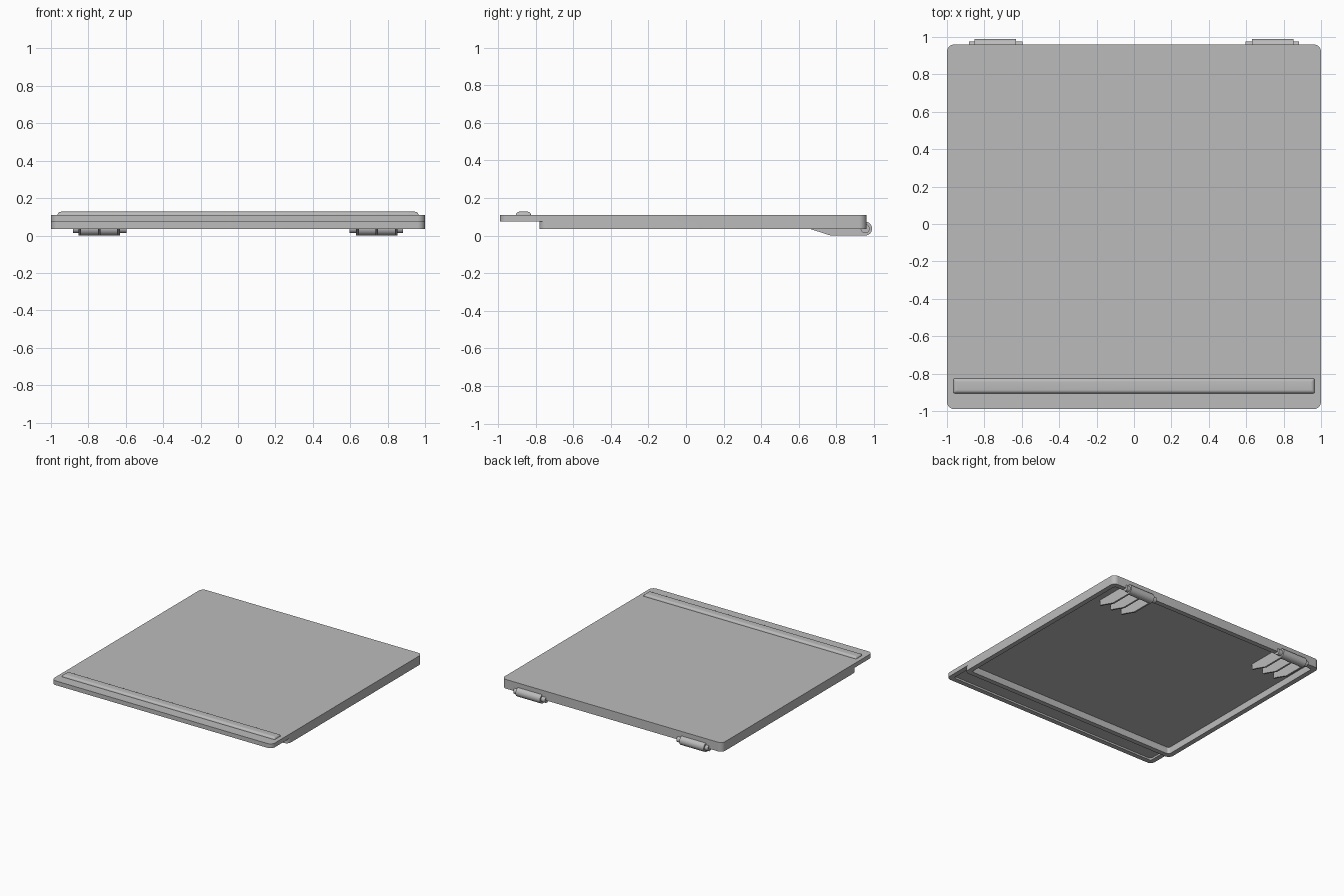
import bpy, bmesh, math

cube = bpy.data.objects.get("Cube")
if cube:
    bpy.data.objects.remove(cube, do_unlink=True)

grey = bpy.data.materials.new("plain_grey")
grey.use_nodes = True
tone = (0.5, 0.5, 0.5, 1)
grey.diffuse_color = tone
grey.node_tree.nodes["Principled BSDF"].inputs["Base Color"].default_value = tone


def finish(name, bm):
    bmesh.ops.recalc_face_normals(bm, faces=bm.faces)
    mesh = bpy.data.meshes.new(name)
    bm.to_mesh(mesh)
    bm.free()
    mesh.materials.append(grey)
    obj = bpy.data.objects.new(name, mesh)
    bpy.context.collection.objects.link(obj)
    return obj


def smooth(obj):
    bpy.ops.object.select_all(action="DESELECT")
    obj.select_set(True)
    bpy.context.view_layer.objects.active = obj
    bpy.ops.object.shade_smooth_by_angle(angle=math.radians(30))


def rounded_rect(half_x, y0, y1, r, steps=8):
    """Counter-clockwise outline, symmetric about x = 0."""
    corners = [(half_x - r, y1 - r), (r - half_x, y1 - r),
               (r - half_x, y0 + r), (half_x - r, y0 + r)]
    points = []
    for i, (cx, cy) in enumerate(corners):
        for k in range(steps + 1):
            a = math.pi / 2 * (i + k / steps)
            points.append((cx + r * math.cos(a), cy + r * math.sin(a)))
    return points


def loft(name, loops, closed=False):
    """Skin (outline, z) loops; capped, or closed round into a ring."""
    bm = bmesh.new()
    rows = [[bm.verts.new((x, y, z)) for x, y in pts] for pts, z in loops]
    pairs = list(zip(rows, rows[1:]))
    if closed:
        pairs.append((rows[-1], rows[0]))
    else:
        bm.faces.new(rows[0])
        bm.faces.new(rows[-1])
    for a, b in pairs:
        n = len(a)
        for i in range(n):
            j = (i + 1) % n
            bm.faces.new((a[i], a[j], b[j], b[i]))
    return finish(name, bm)


def cylinder(name, radius, x0, x1, y, z):
    bm = bmesh.new()
    circle = [2 * math.pi * k / 32 for k in range(32)]
    ends = [[bm.verts.new((x, y + radius * math.cos(a), z + radius * math.sin(a)))
             for a in circle] for x in (x0, x1)]
    for end in ends:
        bm.faces.new(end)
    for i in range(32):
        j = (i + 1) % 32
        bm.faces.new((ends[0][i], ends[0][j], ends[1][j], ends[1][i]))
    obj = finish(name, bm)
    smooth(obj)


FRONT, BACK, STEP = -0.99, 0.96, -0.78
BOTTOM, SEAM, TOP = 0.035, 0.075, 0.11
WALL, CORNER = 0.04, 0.04

# Lid plate with a shallow pocket under the front lip and a large one behind
outline = rounded_rect(1, FRONT, BACK, CORNER)
lid = loft("lid_plate", [(outline, SEAM), (outline, TOP)])
pockets = {"front_pocket": (FRONT + WALL, STEP + 0.005),
           "main_pocket": (STEP + WALL, BACK - WALL)}
for name, (y0, y1) in pockets.items():
    hole = rounded_rect(1 - WALL, y0, y1, 0.02)
    cutter = loft(name, [(hole, BOTTOM), (hole, 0.09)])
    cutter.hide_render = True
    cutter.hide_viewport = True
    cut = lid.modifiers.new(name, "BOOLEAN")
    cut.operation = "DIFFERENCE"
    cut.solver = "EXACT"
    cut.object = cutter
smooth(lid)

# Skirt wall running round the underside
outer = rounded_rect(1, STEP, BACK, CORNER)
inner = rounded_rect(1 - WALL, STEP + WALL, BACK - WALL, 0.02)
skirt = loft("skirt_wall", [(outer, SEAM), (outer, BOTTOM),
                            (inner, BOTTOM), (inner, SEAM)], closed=True)
smooth(skirt)

# Raised grip bar with rounded top edges
loops = []
for k in range(6):
    a = math.pi / 2 * k / 5
    inset = 0.018 * (1 - math.cos(a))
    loops.append((rounded_rect(0.965 - inset, -0.905 + inset, -0.825 - inset, 0.006, 3),
                  TOP + 0.017 * math.sin(a)))
loops.insert(0, (loops[0][0], TOP - 0.01))
smooth(loft("grip_bar", loops))

# Hinges: barrel, pin and three tapered support ribs on each side
HINGE_Y, HINGE_Z, BARREL = 0.953, 0.037, 0.037
for side, sign in (("left", 1), ("right", -1)):
    cylinder(side + "_hinge_barrel", BARREL, sign * 0.632, sign * 0.853, HINGE_Y, HINGE_Z)
    cylinder(side + "_hinge_pin", 0.024, sign * 0.597, sign * 0.882, HINGE_Y, HINGE_Z)
    for n, x in enumerate((0.639, 0.7425, 0.846)):
        profile = [(0.62, 0.092), (0.62, BOTTOM + 0.01), (0.66, BOTTOM),
                   (0.77, 0), (HINGE_Y, 0), (HINGE_Y, 0.092)]
        bm = bmesh.new()
        face = bm.faces.new([bm.verts.new((sign * x - 0.007, y, z)) for y, z in profile])
        moved = bmesh.ops.extrude_face_region(bm, geom=[face])["geom"]
        bmesh.ops.translate(bm, vec=(0.014, 0, 0),
                            verts=[v for v in moved if isinstance(v, bmesh.types.BMVert)])
        finish(f"{side}_hinge_rib_{n + 1}", bm)
